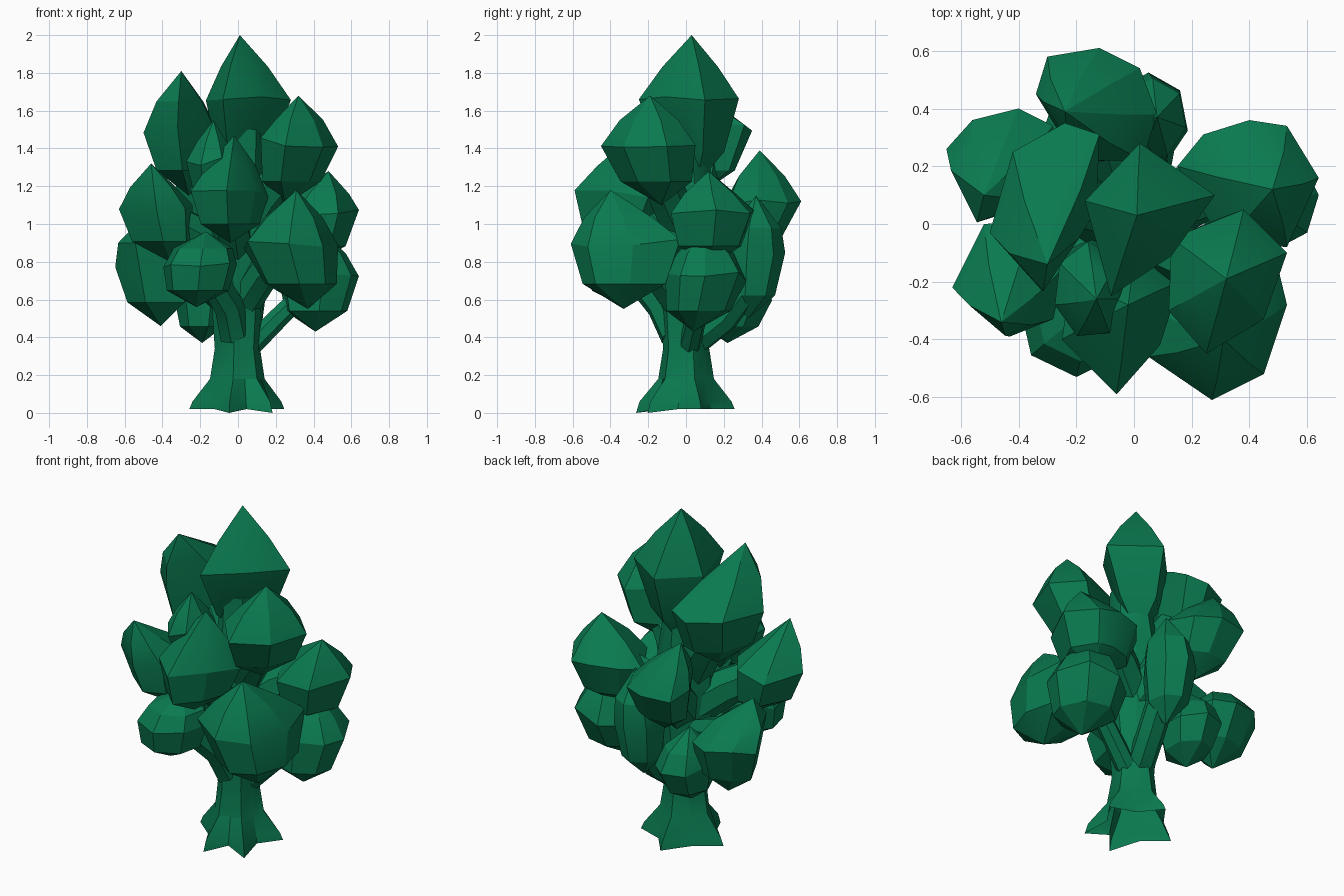
import bpy, bmesh, math, random
from mathutils import Vector

random.seed(4)
green = bpy.data.materials.new("leaf_green")
green.diffuse_color = (0.003, 0.195, 0.08, 1)


def finish(name, bm):
    bmesh.ops.recalc_face_normals(bm, faces=bm.faces)
    me = bpy.data.meshes.new(name)
    bm.to_mesh(me)
    bm.free()
    me.materials.append(green)
    ob = bpy.data.objects.new(name, me)
    bpy.context.collection.objects.link(ob)
    bpy.context.view_layer.objects.active = ob
    ob.select_set(True)
    bpy.ops.object.shade_smooth_by_angle(angle=math.radians(22))
    ob.select_set(False)


def oval(cx, cy, rx, ry, phase=0, n=7):
    """Plan outline for clumps hidden from above."""
    return [(cx + rx * math.cos(math.radians(phase) + i * math.tau / n),
             cy + ry * math.sin(math.radians(phase) + i * math.tau / n)) for i in range(n)]


def clump(name, apex, z, outline, bottom, full=0.62, low=0.72):
    """Faceted pointed leaf clump: hull of apex, waist outline, two scaled rings, bottom point."""
    bm = bmesh.new()
    n = len(outline)
    w = Vector((sum(p[0] for p in outline) / n, sum(p[1] for p in outline) / n, z))
    a, b = Vector(apex), Vector(bottom)
    up, down = w.lerp(a, 0.48), w.lerp(b, 0.62)
    pts = [a, b]
    for x, y in outline:
        d = Vector((x - w.x, y - w.y, 0))
        pts += [w + d + Vector((0, 0, random.uniform(-0.03, 0.03))),
                up + d * full, down + d * low * 1.05]
    bmesh.ops.convex_hull(bm, input=[bm.verts.new(p) for p in pts])
    bmesh.ops.delete(bm, geom=[v for v in bm.verts if not v.link_faces], context='VERTS')
    finish(name, bm)


def tube(name, rings, open_bottom=False):
    """Skin over a list of equal-length point rings."""
    bm = bmesh.new()
    rows = [[bm.verts.new(p) for p in r] for r in rings]
    n = len(rows[0])
    for r0, r1 in zip(rows, rows[1:]):
        for i in range(n):
            j = (i + 1) % n
            bm.faces.new((r0[i], r0[j], r1[j], r1[i]))
    if not open_bottom:
        bm.faces.new(rows[0])
    bm.faces.new(rows[-1])
    finish(name, bm)


def branch(name, p0, p1, p2, r0, r1):
    """Bent tapered limb through three points."""
    ps = [Vector(p) for p in (p0, p1, p2)]
    d = (ps[2] - ps[0]).normalized()
    u = d.orthogonal().normalized()
    v = d.cross(u)
    rings = []
    for k, p in enumerate(ps):
        r = r0 + (r1 - r0) * k / 2
        rings.append([p + (u * math.cos(i * math.tau / 7) + v * math.sin(i * math.tau / 7)) * r
                      for i in range(7)])
    tube(name, rings)


# trunk with star-shaped, hollow root flare
toes = [(-100, 0.26), (-48, 0.265), (18, 0.25), (92, 0.25), (178, 0.25)]
angles = []
for k, (a, r) in enumerate(toes):
    nxt = toes[(k + 1) % 5][0] + (360 if k == 4 else 0)
    angles += [(a, r, True), ((a + nxt) / 2, 0.165, False)]
rings = []
for z, mix, rad in [(0.02, 1, 0.13), (0.06, 0.86, 0.13), (0.18, 0.1, 0.128), (0.34, 0, 0.115),
                    (0.55, 0, 0.13), (0.75, 0, 0.16), (1.05, 0, 0.16), (1.3, 0, 0.12), (1.5, 0, 0.115)]:
    ring = []
    for a, r, toe in angles:
        rr = rad + (r - rad) * mix + (0.008 if toe else -0.004)
        t = math.radians(a)
        zz = 0.0 if (z < 0.03 and toe and a < -40) else z
        ring.append(Vector((rr * math.cos(t) + 0.02 * max(0, z - 0.9), rr * math.sin(t), zz)))
    rings.append(ring)
tube("trunk", rings, open_bottom=True)

# limbs reaching into the crown
limbs = [
    ("right_limb", (0.07, 0.02, 0.36), (0.24, 0.06, 0.53), (0.42, 0.10, 0.70), 0.06, 0.05),
    ("back_limb", (0.0, 0.05, 0.38), (0.05, 0.2, 0.50), (0.08, 0.36, 0.72), 0.08, 0.08),
    ("front_limb", (-0.02, -0.06, 0.42), (-0.05, -0.13, 0.57), (-0.18, -0.3, 0.78), 0.085, 0.08),
    ("left_limb", (-0.04, 0.02, 0.6), (-0.2, 0.1, 0.72), (-0.42, 0.18, 0.82), 0.1, 0.09),
    ("front_right_limb", (0.03, -0.04, 0.58), (0.14, -0.16, 0.75), (0.28, -0.33, 0.88), 0.09, 0.09),
    ("left_mid_limb", (-0.03, 0, 0.8), (-0.2, -0.1, 0.93), (-0.42, -0.2, 1.05), 0.12, 0.1),
    ("right_mid_limb", (0.03, 0.02, 0.8), (0.2, 0.1, 0.95), (0.4, 0.17, 1.05), 0.12, 0.1),
    ("back_mid_limb", (0, 0.05, 0.8), (-0.04, 0.2, 0.95), (-0.1, 0.4, 1.1), 0.13, 0.11),
    ("upper_right_limb", (0.04, -0.02, 0.98), (0.15, -0.1, 1.15), (0.32, -0.18, 1.35), 0.11, 0.1),
    ("upper_left_limb", (-0.04, 0, 1.03), (-0.16, 0.06, 1.22), (-0.3, 0.1, 1.45), 0.12, 0.1),
    ("front_mid_limb", (-0.02, -0.05, 0.85), (-0.04, -0.2, 1.0), (-0.05, -0.37, 1.15), 0.11, 0.1),
]
for l in limbs:
    branch(*l)

# leaf clumps: name, apex, waist height, plan outline, bottom point
clump("top_leaves", (0.01, 0.03, 2.0), 1.68,
      [(0.02, 0.28), (0.28, 0.10), (0.13, -0.11), (-0.08, -0.25), (-0.17, 0.08)],
      (0.01, 0.05, 1.2), 0.55, 0.6)
clump("upper_left_leaves", (-0.30, -0.14, 1.81), 1.5,
      [(-0.24, 0.35), (-0.12, 0.31), (-0.13, 0.05), (-0.32, -0.23), (-0.5, -0.03), (-0.42, 0.25)],
      (-0.26, 0.06, 1.15), 0.65)
clump("upper_right_leaves", (0.32, -0.19, 1.68), 1.43,
      [(0.38, 0.05), (0.53, -0.1), (0.45, -0.33), (0.25, -0.45), (0.12, -0.3), (0.13, -0.05)],
      (0.25, -0.13, 1.1))
clump("front_leaves", (-0.02, -0.28, 1.47), 1.16,
      [(-0.06, -0.59), (0.09, -0.42), (0.16, -0.2), (0, -0.1), (-0.22, -0.2), (-0.25, -0.4)],
      (-0.04, -0.36, 0.90))
clump("small_inner_leaves", (-0.13, -0.26, 1.55), 1.33, oval(-0.15, -0.23, 0.13, 0.17, -60),
      (-0.12, -0.15, 1.0))
clump("left_mid_leaves", (-0.46, -0.34, 1.32), 1.08,
      [(-0.63, -0.22), (-0.52, 0), (-0.35, 0.01), (-0.24, -0.15), (-0.28, -0.33), (-0.43, -0.39)],
      (-0.36, -0.17, 0.80), 0.62, 0.78)
clump("right_mid_leaves", (0.48, 0.12, 1.28), 1.05,
      [(0.64, 0.16), (0.53, 0.34), (0.4, 0.36), (0.24, 0.31), (0.15, 0.2), (0.3, -0.06), (0.53, -0.08)],
      (0.38, 0.14, 0.78))
clump("front_right_leaves", (0.31, -0.40, 1.18), 0.9,
      [(0.27, -0.61), (0.45, -0.52), (0.53, -0.28), (0.47, -0.03), (0.2, -0.03), (0.03, -0.28), (0.05, -0.46)],
      (0.37, -0.33, 0.55))
clump("front_low_leaves", (-0.17, -0.3, 0.96), 0.79, oval(-0.2, -0.33, 0.2, 0.2, -90),
      (-0.22, -0.33, 0.56), 0.8, 0.8)
clump("left_low_leaves", (-0.52, 0.10, 1.02), 0.79,
      [(-0.65, 0.26), (-0.56, 0.36), (-0.4, 0.4), (-0.28, 0.34), (-0.27, 0.12), (-0.53, 0.02)],
      (-0.41, 0.18, 0.46), 0.75, 0.76)
clump("right_low_leaves", (0.42, 0.1, 0.98), 0.72,
      [(0.64, 0.1), (0.55, 0.28), (0.37, 0.32), (0.22, 0.2), (0.25, -0.05), (0.45, -0.11), (0.6, -0.03)],
      (0.41, 0.04, 0.43), 0.7, 0.75)
clump("back_leaves", (-0.24, 0.39, 1.39), 1.13,
      [(-0.3, 0.58), (-0.12, 0.61), (0.02, 0.54), (0.08, 0.38), (0.03, 0.22), (-0.2, 0.22), (-0.34, 0.45)],
      (-0.1, 0.34, 0.82))
clump("back_low_leaves", (0.08, 0.37, 1.15), 0.82, oval(0.05, 0.36, 0.14, 0.165, 90),
      (0.05, 0.33, 0.5), 0.85, 0.75)
clump("back_left_low_leaves", (-0.2, 0.25, 0.82), 0.60, oval(-0.18, 0.26, 0.16, 0.2, 130),
      (-0.19, 0.22, 0.37), 0.75)
